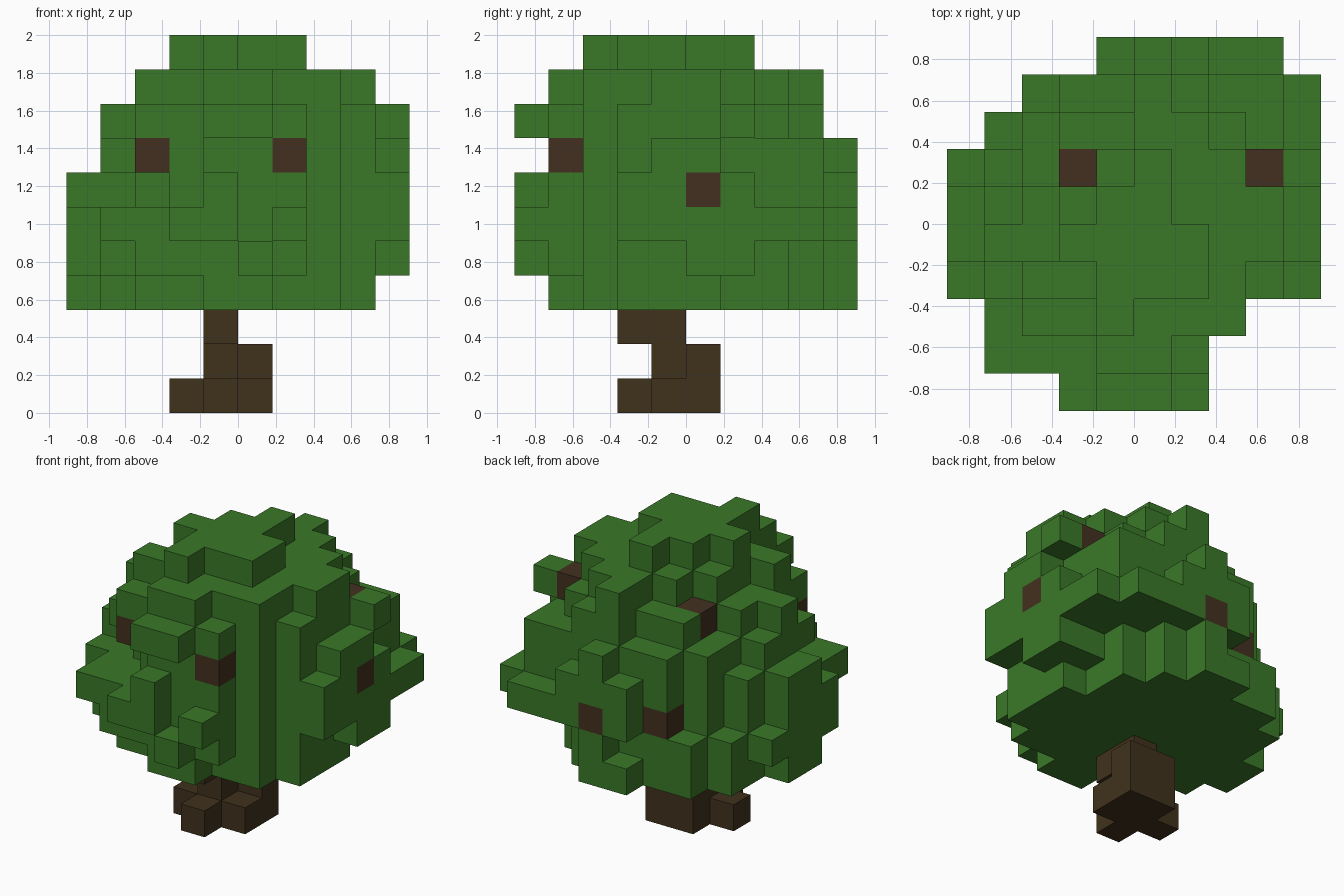
import bpy
import bmesh
from mathutils import Vector

if "Cube" in bpy.data.objects:
    bpy.data.objects.remove(bpy.data.objects["Cube"], do_unlink=True)

GRID = range(10)  # blocks across the tree
UNIT = 2 / 11  # block size
CENTRE = Vector((5, 5, 0))


def make_material(name, colour):
    mat = bpy.data.materials.new(name)
    mat.use_nodes = True
    mat.diffuse_color = (*colour, 1)
    mat.node_tree.nodes["Principled BSDF"].inputs["Base Color"].default_value = (*colour, 1)
    return mat


def leaf_layer(z, cx, cy, radius, knobs):
    """One layer of leaves: a stepped disc with single blocks sticking out."""
    disc = {(x, y, z) for x in GRID for y in GRID
            if (x - cx) ** 2 + (y - cy) ** 2 <= radius ** 2}
    return disc | {(x, y, z) for x, y in knobs}


def add_side(bm, cell, axis, side):
    """Add one square side of a block, wound to face outwards."""
    start = Vector(cell) - CENTRE
    start[axis] += side
    across, up = Vector(), Vector()
    across[(axis + 1) % 3] = 1
    up[(axis + 2) % 3] = 1
    corners = [start, start + across, start + across + up, start + up]
    verts = [bm.verts.new(c * UNIT) for c in corners]
    bm.faces.new(verts if side else verts[::-1])


def build(name, cells, occupied, material):
    """Mesh the exposed sides of the blocks and merge the flat areas."""
    bm = bmesh.new()
    for cell in sorted(cells):
        for axis in range(3):
            for side in (0, 1):
                neighbour = list(cell)
                neighbour[axis] += 1 if side else -1
                if tuple(neighbour) not in occupied:
                    add_side(bm, cell, axis, side)
    bmesh.ops.remove_doubles(bm, verts=bm.verts[:], dist=UNIT / 100)
    bmesh.ops.dissolve_limit(bm, angle_limit=0.01, verts=bm.verts[:], edges=bm.edges[:])
    mesh = bpy.data.meshes.new(name)
    bm.to_mesh(mesh)
    bm.free()
    mesh.materials.append(material)
    obj = bpy.data.objects.new(name, mesh)
    bpy.context.scene.collection.objects.link(obj)


# Crooked trunk: a post, a thick back, three roots and a bend at the top
trunk = {(4, 4, z) for z in range(3)}
trunk |= {(x, 5, z) for x in (4, 5) for z in range(2)}
trunk |= {(4, 3, 0), (3, 4, 0), (5, 4, 0), (4, 3, 2)}

# Ends of branches showing between the leaves
branches = {(2, 2, 7), (6, 1, 7), (9, 5, 6), (3, 6, 8), (8, 6, 8), (3, 8, 5), (5, 9, 5)}

# Leafy crown, from the lowest layer to the top
crown = leaf_layer(3, 4, 5, 4, [(5, 1), (7, 2), (8, 3), (8, 4), (5, 9), (0, 4)])
crown |= leaf_layer(4, 4, 4.5, 4.3, [(5, 0), (9, 5), (9, 6), (5, 9)])
# The widest layer bulges towards two opposite corners
crown |= leaf_layer(5, 5.3, 5.3, 4.2, [(9, 3), (9, 8), (8, 9)])
crown |= leaf_layer(5, 4, 4, 4.05, [(3, 0), (6, 0), (0, 3), (0, 5), (1, 1)])
crown |= leaf_layer(6, 5, 5, 4.2, [(4, 0), (0, 4), (0, 5), (9, 3), (8, 8)])
crown |= leaf_layer(7, 5, 5, 4, [(4, 1), (1, 3), (1, 4), (9, 4), (8, 8)])
crown |= leaf_layer(8, 5.2, 4.2, 3.5, [(4, 0), (5, 0), (2, 2), (1, 4), (9, 6),
                                       (3, 7), (5, 8), (6, 8)])
crown |= leaf_layer(9, 5.2, 4, 2.9, [(2, 3), (8, 5), (4, 1), (5, 1), (5, 7), (6, 7), (5, 8)])
crown |= leaf_layer(10, 4.5, 4, 1.6, [(4, 2), (6, 3), (5, 6)])
crown -= branches

occupied = trunk | branches | crown
build("trunk", trunk, occupied, make_material("trunk brown", (0.051, 0.031, 0.012)))
build("branch_ends", branches, occupied, make_material("branch brown", (0.056, 0.03, 0.014)))
build("leaf_crown", crown, occupied, make_material("leaf green", (0.042, 0.19, 0.021)))
